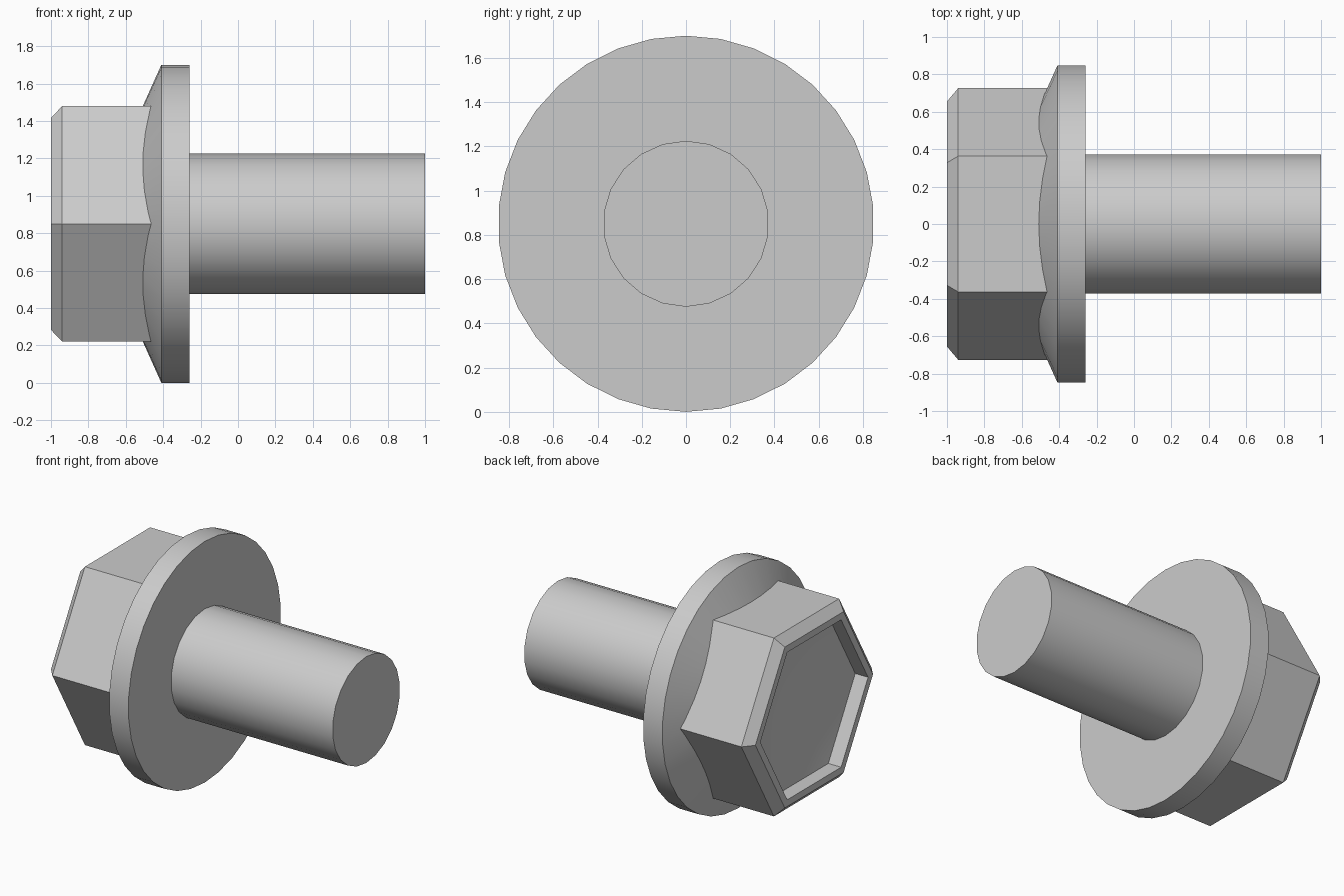
import bpy, bmesh
from math import sin, cos, pi, radians

AXIS_Z = 0.85

cube = bpy.data.objects.get("Cube")
if cube:
    bpy.data.objects.remove(cube, do_unlink=True)

steel = bpy.data.materials.new("grey steel")
steel.use_nodes = True
GREY = (0.6, 0.6, 0.6, 1)
steel.diffuse_color = GREY
steel.node_tree.nodes["Principled BSDF"].inputs["Base Color"].default_value = GREY


def lathe(name, profile, sides, phase=0.0, cap_end=False):
    """Sweep (x, radius) points around the bolt axis; radius 0 makes a pole."""
    bm = bmesh.new()
    rings = []
    for x, r in profile:
        count = sides if r > 0 else 1
        angles = [phase + 2 * pi * i / sides for i in range(count)]
        rings.append([bm.verts.new((x, r * sin(a), AXIS_Z + r * cos(a))) for a in angles])
    for a, b in zip(rings, rings[1:]):
        for i in range(sides):
            j = (i + 1) % sides
            if len(b) == 1:
                bm.faces.new((a[i], a[j], b[0]))
            else:
                bm.faces.new((a[i], a[j], b[j], b[i]))
    if cap_end:
        bm.faces.new(rings[-1])
    bmesh.ops.recalc_face_normals(bm, faces=bm.faces)
    # Outward test: a positive dot with the radial direction on the first band
    f = bm.faces[:][0]
    c = f.calc_center_median()
    if f.normal.y * c.y + f.normal.z * (c.z - AXIS_Z) < 0:
        bmesh.ops.reverse_faces(bm, faces=bm.faces)
    mesh = bpy.data.meshes.new(name)
    bm.to_mesh(mesh)
    bm.free()
    mesh.materials.append(steel)
    obj = bpy.data.objects.new(name, mesh)
    bpy.context.collection.objects.link(obj)
    bpy.ops.object.select_all(action='DESELECT')
    obj.select_set(True)
    bpy.context.view_layer.objects.active = obj
    bpy.ops.object.shade_smooth_by_angle(angle=radians(30))
    return obj


# Hexagonal head: chamfered edge, flat rim, shallow pocket with a conical floor
lathe("hex_head", [(-0.45, 0.726), (-0.94, 0.726), (-1, 0.655), (-1, 0.6),
                   (-0.9, 0.6), (-0.8, 0)], 6, phase=pi / 2)

# Washer flange with a sloped front
lathe("flange", [(-0.52, 0.605), (-0.41, 0.85), (-0.26, 0.85)], 34, cap_end=True)

# Plain round shank
lathe("shank", [(-0.26, 0.375), (1, 0.375)], 22, cap_end=True)
